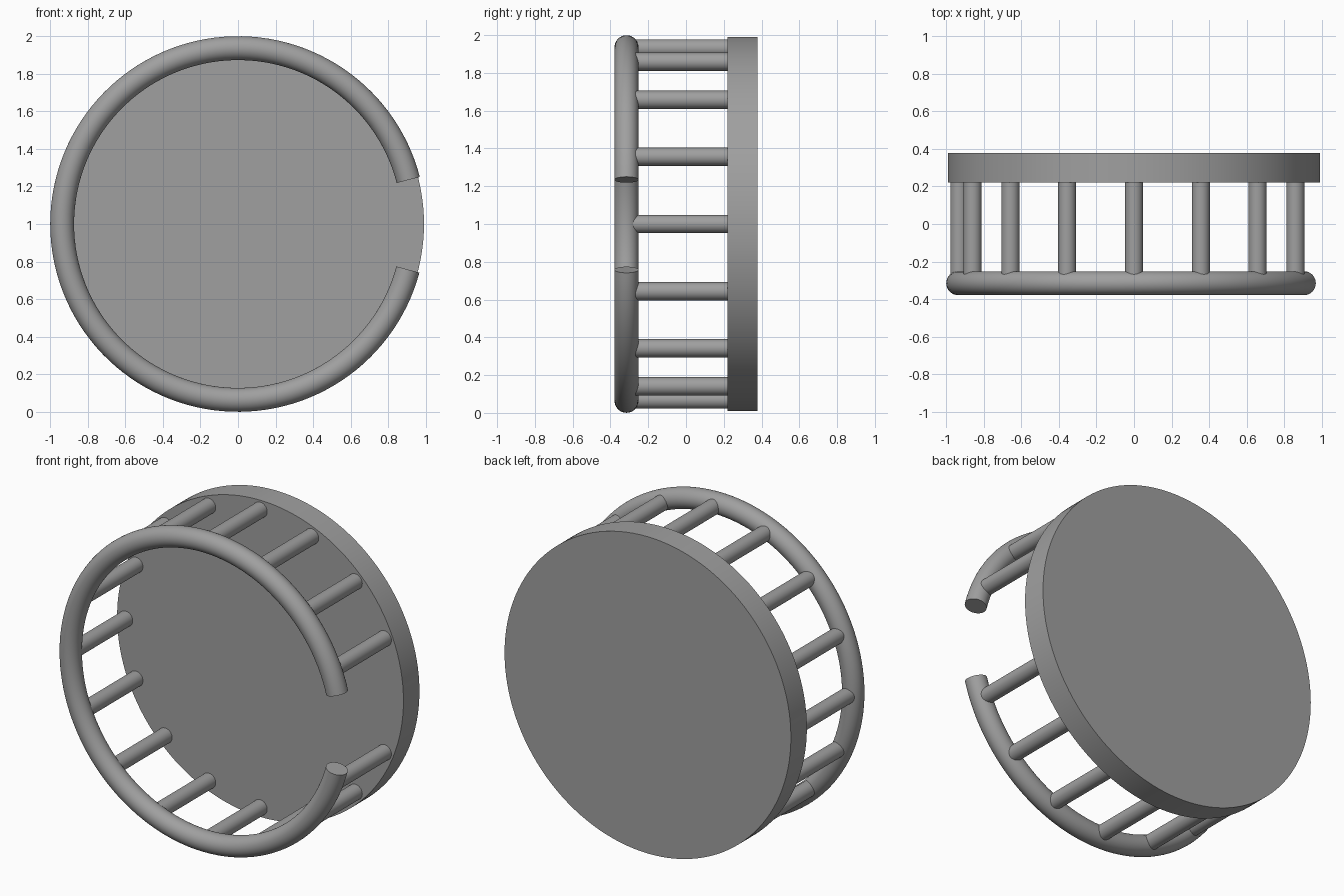
import bpy, bmesh
from math import radians, sin, cos, pi
from mathutils import Matrix, Vector

cube = bpy.data.objects.get("Cube")
if cube:
    bpy.data.objects.remove(cube)

grey = bpy.data.materials.new("plain grey")
grey.use_nodes = True
colour = (0.35, 0.35, 0.35, 1)
grey.diffuse_color = colour
grey.node_tree.nodes["Principled BSDF"].inputs["Base Color"].default_value = colour

CENTRE = Vector((0, 0, 1))
RING_Y = -0.315
PLATE_FRONT, PLATE_BACK = 0.22, 0.378
PITCH_RADIUS = 0.936


def finish(obj):
    obj.data.materials.append(grey)
    bpy.ops.object.select_all(action='DESELECT')
    obj.select_set(True)
    bpy.context.view_layer.objects.active = obj
    bpy.ops.object.shade_smooth_by_angle(angle=radians(35))


def rod(name, x, z, radius, y0, y1, sides):
    bpy.ops.mesh.primitive_cylinder_add(
        vertices=sides, radius=radius, depth=y1 - y0,
        location=(x, (y0 + y1) / 2, z), rotation=(pi / 2, 0, 0))
    obj = bpy.context.object
    obj.name = name
    finish(obj)


# Solid round back plate
rod("back_plate", 0, 1, 0.99, PLATE_FRONT, PLATE_BACK, 128)

# Fifteen pillars on a sixteen-step circle, with the step in the gap left out
for i in range(1, 16):
    a = i * pi / 8
    rod(f"pillar_{i}", 0.93 * cos(a), 1 + 0.93 * sin(a),
        0.048, RING_Y, PLATE_FRONT + 0.01, 32)

# Open front ring: a disc swept around the y axis, leaving a gap on the left
start, end = radians(14.5), radians(345)
bm = bmesh.new()
place = (Matrix.Translation(CENTRE) @ Matrix.Rotation(-start, 4, 'Y')
         @ Matrix.Translation((PITCH_RADIUS, RING_Y, 0)))
bmesh.ops.create_circle(bm, cap_ends=True, segments=32, radius=0.0635,
                        matrix=place)
bmesh.ops.spin(bm, geom=bm.faces[:], cent=CENTRE, axis=(0, -1, 0),
               angle=end - start, steps=120, use_duplicate=False)
# Close the starting end if the sweep left it open
rim = [e for e in bm.edges if e.is_boundary]
if rim:
    bmesh.ops.holes_fill(bm, edges=rim, sides=0)
bmesh.ops.recalc_face_normals(bm, faces=bm.faces[:])
mesh = bpy.data.meshes.new("front_ring")
bm.to_mesh(mesh)
bm.free()
ring = bpy.data.objects.new("front_ring", mesh)
bpy.context.collection.objects.link(ring)
finish(ring)
